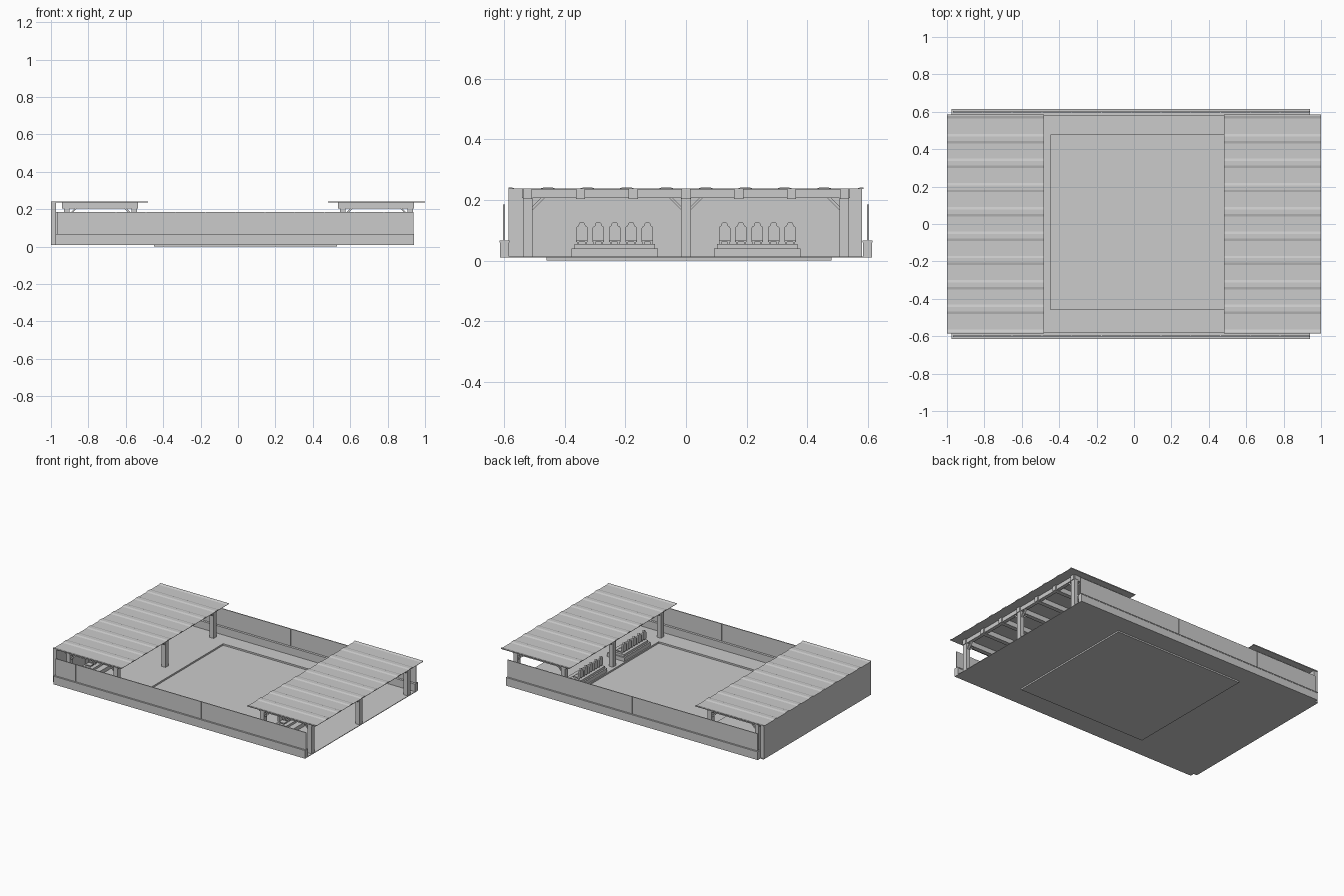
import bpy, bmesh, math
from mathutils import Vector

if "Cube" in bpy.data.objects:
    bpy.data.objects.remove(bpy.data.objects["Cube"])


def mesh_obj(name, bm):
    bmesh.ops.recalc_face_normals(bm, faces=bm.faces)
    me = bpy.data.meshes.new(name)
    bm.to_mesh(me)
    bm.free()
    ob = bpy.data.objects.new(name, me)
    bpy.context.collection.objects.link(ob)
    return ob


def add_box(bm, x0, x1, y0, y1, z0, z1):
    vs = bmesh.ops.create_cube(bm, size=1)["verts"]
    for v in vs:
        v.co = Vector((x0 + (v.co.x + .5) * (x1 - x0),
                       y0 + (v.co.y + .5) * (y1 - y0),
                       z0 + (v.co.z + .5) * (z1 - z0)))


def boxes(name, items):
    bm = bmesh.new()
    for b in items:
        add_box(bm, *b)
    return mesh_obj(name, bm)


def extrude(bm, pts, vec):
    """Solid from a closed planar outline."""
    f = bm.faces.new([bm.verts.new(p) for p in pts])
    r = bmesh.ops.extrude_face_region(bm, geom=[f], use_keep_orig=True)
    bmesh.ops.translate(bm, vec=vec,
                        verts=[g for g in r["geom"] if isinstance(g, bmesh.types.BMVert)])


# Floor around a shallow recessed arena
FX0, FX1, FY, FZ = -1.0, 0.94, 0.585, 0.014
AX0, AX1, AY0, AY1 = -0.45, 0.53, -0.46, 0.48
boxes("floor", [(FX0, AX0, -FY, FY, .01, FZ), (AX1, FX1, -FY, FY, .01, FZ),
                (AX0, AX1, -FY, AY0, .01, FZ), (AX0, AX1, AY1, FY, .01, FZ)])
boxes("arena_floor", [(AX0, AX1, AY0, AY1, 0, .003)])
t = .003
boxes("arena_rim", [(AX0, AX0 + t, AY0, AY1, 0, FZ), (AX1 - t, AX1, AY0, AY1, 0, FZ),
                    (AX0, AX1, AY0, AY0 + t, 0, FZ), (AX0, AX1, AY1 - t, AY1, 0, FZ)])

# Solid end wall
boxes("end_wall", [(-1, -.972, -FY, .58, .01, .237)])
boxes("end_wall_panel", [(-.972, -.968, -.46, .46, FZ, .185)])

# Low side walls with upper panels
for s, side in ((-1, "front"), (1, "back")):
    ya, yb = sorted((s * .583, s * .613))
    boxes(side + "_wall_base", [(-.975, .94, ya, yb, .01, .06), 
                                (-.975, .94, ya - .002, yb + .002, .06, .067)])
    n, x0, x1 = 12, -.97, .94
    w = (x1 - x0) / n
    boxes(side + "_wall_panels",
          [(x0 + i * w + .002, x0 + (i + 1) * w - .002, s * .6 - .003, s * .6 + .003, .067, .185)
           for i in range(n)])
    boxes(side + "_wall_dividers",
          [(x0 + i * w - .002, x0 + i * w + .002, s * .6 - .002, s * .6 + .002, .067, .183)
           for i in range(1, n)])


def brace(bm, x, y, dx, dy):
    """Diagonal strut from a post up to the beam."""
    h = .012
    d = Vector((dx, dy, 0))
    side = Vector((-dy, dx, 0)) * .007
    base = Vector((x, y, 0)) + d * .014
    pts = [base + d * a + Vector((0, 0, z)) - side for a, z in
           ((0, .165), (.042, .207), (.042 - h, .207), (0, .165 + h))]
    extrude(bm, pts, side * 2)


def canopy(tag, cx, rx0, rx1):
    px = (cx - .175, cx + .185)
    py = (-.522, 0, .522)
    # Posts
    boxes(tag + "_posts", [(x - .015, x + .015, y - .016, y + .016, FZ, .207)
                           for x in px for y in py])
    # Beams and rafters
    boxes(tag + "_beams", [(x - .012, x + .012, -.54, .54, .207, .235) for x in px])
    boxes(tag + "_rafters", [(cx - .2, cx + .205, y - .015, y + .015, .203, .236)
                             for y in (-.522, -.348, -.174, 0, .174, .348, .522)])
    # Braces
    bm = bmesh.new()
    for i, x in enumerate(px):
        for y in py:
            brace(bm, x, y, 1 if i == 0 else -1, 0)
            if y < .5:
                brace(bm, x, y, 0, 1)
            if y > -.5:
                brace(bm, x, y, 0, -1)
    mesh_obj(tag + "_braces", bm)
    # Ribbed roof sheet
    lo, hi, pitch = .236, .242, .13
    prof = [(-FY, lo), (-FY, hi), (-.577, hi), (-.565, lo + .002)]
    for k in range(8):
        c = (k - 3.5) * pitch
        prof += [(c - .025, lo + .002), (c - .012, hi), (c + .012, hi), (c + .025, lo + .002)]
    prof += [(.565, lo + .002), (.577, hi), (FY, hi), (FY, lo)]
    bm = bmesh.new()
    extrude(bm, [(rx0, y, z) for y, z in prof], (rx1 - rx0, 0, 0))
    mesh_obj(tag + "_roof", bm)

    # Benches with five seats each
    bx = cx - .2
    for s, end in ((-1, "front"), (1, "back")):
        yc = s * .235
        name = tag + "_" + end
        boxes(name + "_bench", [(bx, bx + .13, yc - .142, yc + .142, FZ, .04),
                                (bx + .01, bx + .09, yc - .132, yc + .132, .04, .055)])
        backs, pads = bmesh.new(), bmesh.new()
        for i in range(5):
            y = yc + (i - 2) * .054
            add_box(pads, bx + .025, bx + .07, y - .019, y + .019, .062, .069)
            for dx in (.032, .063):
                for dy in (-.013, .013):
                    add_box(pads, bx + dx - .003, bx + dx + .003,
                            y + dy - .003, y + dy + .003, .055, .062)
            # Seat back with rounded headrest
            half = [(.019, .066), (.019, .108), (.016, .113), (.012, .114)]
            arc = [(.011 * math.cos(a), .117 + .011 * math.sin(a))
                   for a in (math.pi * j / 8 for j in range(9))]
            out = half + arc + [(-u, z) for u, z in reversed(half)]
            extrude(backs, [(bx + .02, y + u, z) for u, z in out], (.012, 0, 0))
        mesh_obj(name + "_seat_backs", backs)
        mesh_obj(name + "_seat_pads", pads)


canopy("left", -.74, -1.0, -.48)
canopy("right", .735, .48, 1.0)
